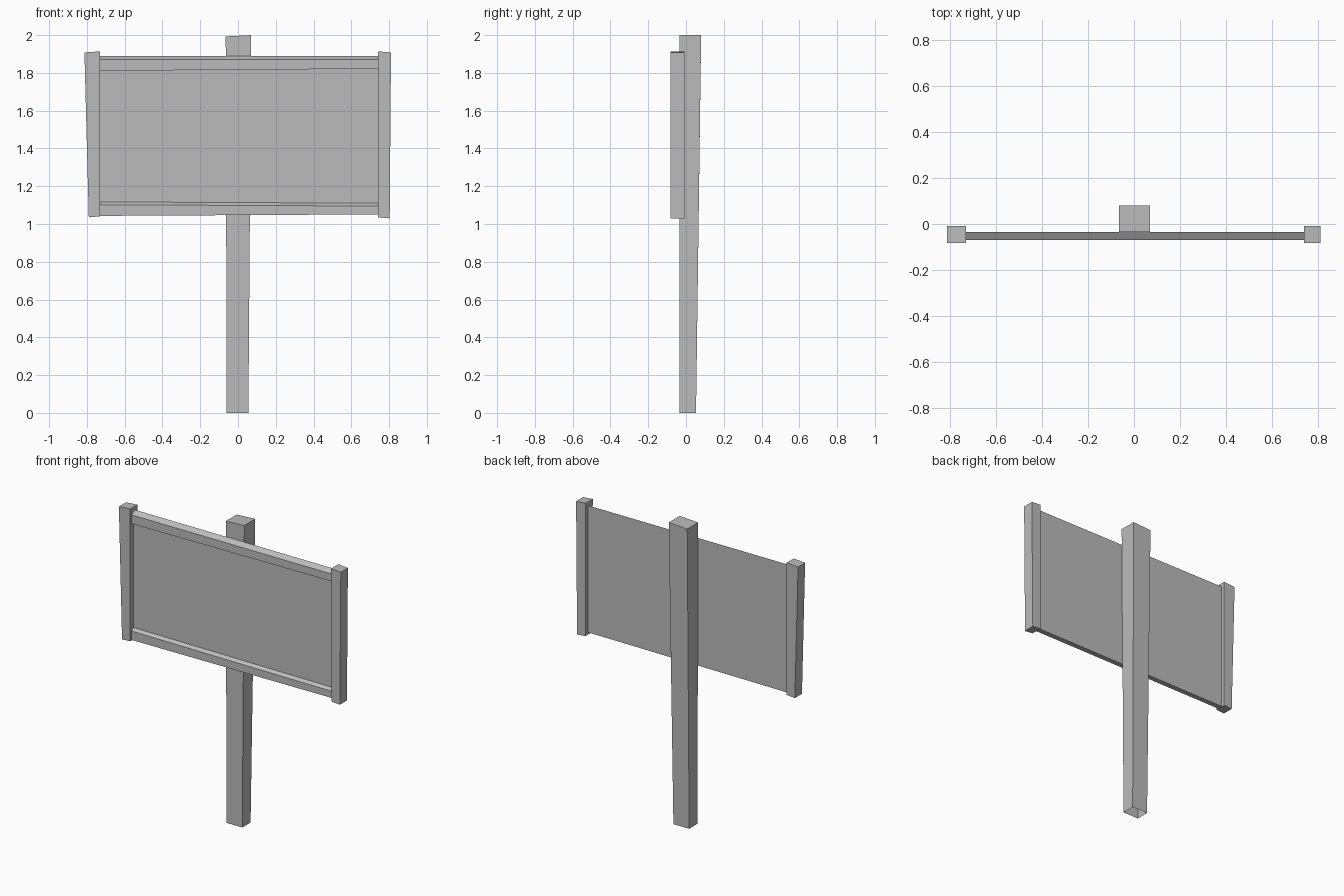
import bpy, bmesh

old = bpy.data.objects.get("Cube")
if old:
    bpy.data.objects.remove(old)

grey = bpy.data.materials.new("weathered_grey")
grey.use_nodes = True
colour = (0.5, 0.5, 0.5, 1)
grey.diffuse_color = colour
grey.node_tree.nodes["Principled BSDF"].inputs["Base Color"].default_value = colour


def loft(name, start, end, cap_start=True):
    """Join two matching outlines into a flat-faced solid."""
    bm = bmesh.new()
    a = [bm.verts.new(p) for p in start]
    b = [bm.verts.new(p) for p in end]
    n = len(a)
    for i in range(n):
        j = (i + 1) % n
        bm.faces.new((a[i], a[j], b[j], b[i]))
    bm.faces.new(b)
    lid = bm.faces.new(a[::-1])
    bmesh.ops.recalc_face_normals(bm, faces=bm.faces)
    if not cap_start:
        bmesh.ops.delete(bm, geom=[lid], context='FACES_ONLY')
    mesh = bpy.data.meshes.new(name)
    bm.to_mesh(mesh)
    bm.free()
    mesh.materials.append(grey)
    obj = bpy.data.objects.new(name, mesh)
    bpy.context.collection.objects.link(obj)
    return obj


def rect(x0, x1, y0, y1, z_left, z_right):
    return [(x0, y0, z_left), (x1, y0, z_right), (x1, y1, z_right), (x0, y1, z_left)]


# Tapered main post, open underneath
loft("main_post", rect(-0.06, 0.055, -0.034, 0.053, 0, 0),
     rect(-0.065, 0.07, -0.034, 0.08, 1.993, 2.0), cap_start=False)

# Uneven side posts
loft("right_side_post", rect(-0.79, -0.73, -0.083, -0.009, 1.036, 1.04),
     rect(-0.813, -0.73, -0.083, -0.009, 1.908, 1.914))
loft("left_side_post", rect(0.742, 0.803, -0.083, -0.009, 1.035, 1.03),
     rect(0.74, 0.81, -0.083, -0.009, 1.914, 1.908))


# Board with a raised, sloping rail along its top and bottom
def board_section(x, bottom, lower_lip, lower_inner, upper_lip):
    back, face, front = -0.034, -0.048, -0.069
    outline = [(back, bottom), (front, bottom), (front, lower_lip), (face, lower_inner),
               (face, upper_lip), (front, upper_lip), (front, 1.87), (back, 1.89)]
    return [(x, y, z) for y, z in outline]


loft("sign_board", board_section(-0.74, 1.043, 1.102, 1.117, 1.811),
     board_section(0.75, 1.051, 1.095, 1.110, 1.822))
